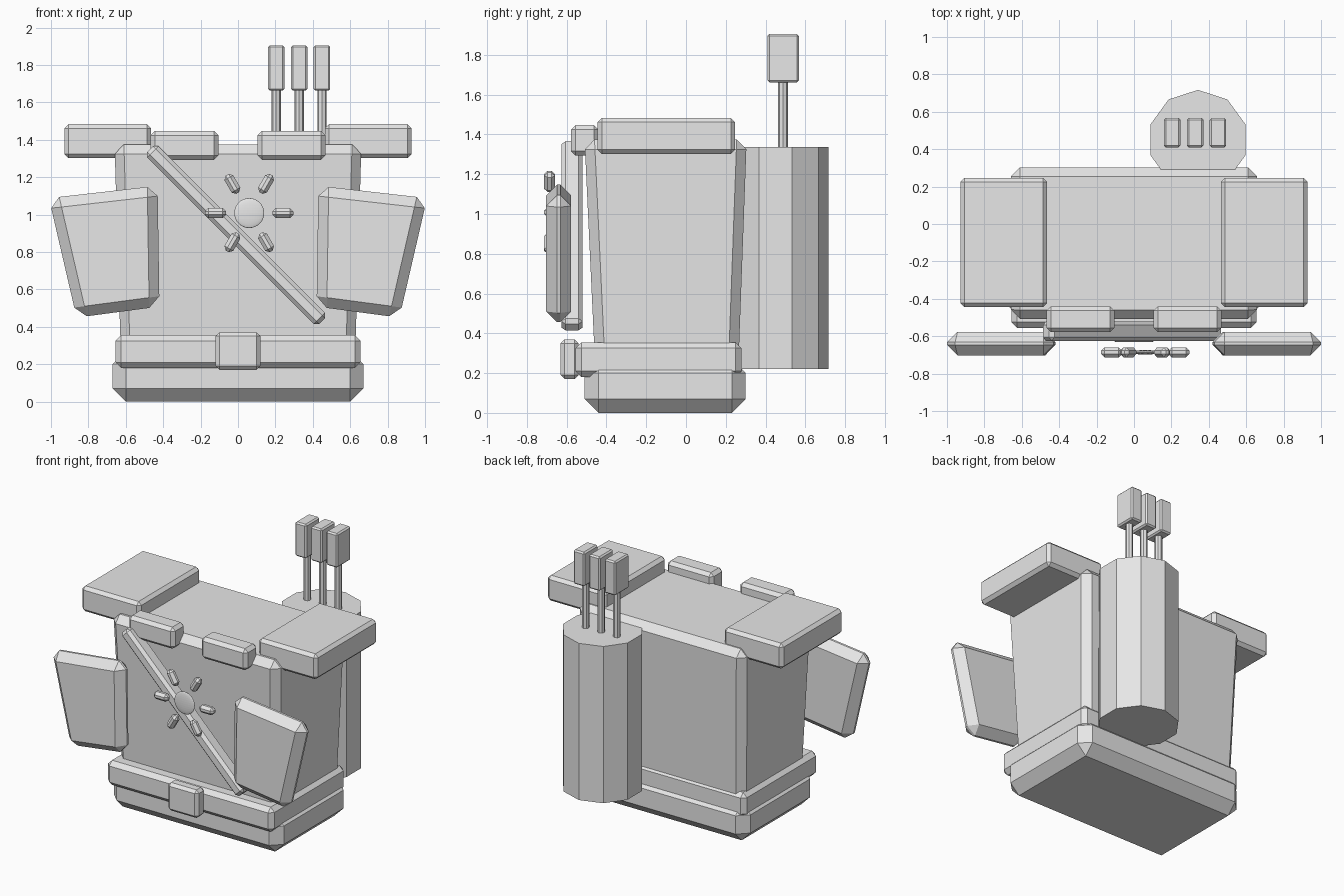
import bpy, bmesh, math
from mathutils import Matrix, Vector

cube = bpy.data.objects.get("Cube")
if cube:
    bpy.data.objects.remove(cube, do_unlink=True)

grey = bpy.data.materials.new("plain grey")
grey.use_nodes = True
grey.diffuse_color = (0.8, 0.8, 0.8, 1)
grey.node_tree.nodes["Principled BSDF"].inputs["Base Color"].default_value = (0.8, 0.8, 0.8, 1)


def finish(name, bm, bevel=0):
    """Turn a bmesh into a named object with an optional chamfer."""
    bmesh.ops.recalc_face_normals(bm, faces=bm.faces)
    mesh = bpy.data.meshes.new(name)
    bm.to_mesh(mesh)
    bm.free()
    mesh.materials.append(grey)
    obj = bpy.data.objects.new(name, mesh)
    bpy.context.collection.objects.link(obj)
    if bevel:
        mod = obj.modifiers.new("chamfer", 'BEVEL')
        mod.width = bevel
        mod.segments = 1
        mod.limit_method = 'NONE'
    return obj


def box(name, x, y, z, bevel):
    """Chamfered box from its ranges on each axis."""
    bm = bmesh.new()
    bmesh.ops.create_cube(bm, size=1)
    for v in bm.verts:
        v.co = Vector(r[0] if c < 0 else r[1] for c, r in zip(v.co, (x, y, z)))
    return finish(name, bm, bevel)


def turned_box(name, centre, size, angle, bevel):
    """Chamfered box spun about the front-to-back axis."""
    bm = bmesh.new()
    bmesh.ops.create_cube(bm, size=1)
    bm.transform(Matrix.Translation(centre) @ Matrix.Rotation(angle, 4, 'Y') @ Matrix.Diagonal((*size, 1)))
    return finish(name, bm, bevel)


def cylinder(name, x, y, z, radius, sides, turn=0):
    bm = bmesh.new()
    bmesh.ops.create_cone(bm, cap_ends=True, segments=sides, radius1=radius, radius2=radius, depth=z[1] - z[0])
    bm.transform(Matrix.Translation((x, y, sum(z) / 2)) @ Matrix.Rotation(turn, 4, 'Z'))
    return finish(name, bm)


# Torso, slightly wider at the top
bm = bmesh.new()
bmesh.ops.create_cube(bm, size=2)
for v in bm.verts:
    top = v.co.z > 0
    back = v.co.y > 0
    v.co.x *= 0.66 if top else 0.625
    v.co.y = (0.305 if back else -0.51) if top else (0.262 if back else -0.455)
    v.co.z = 1.375 if top else 0.2
finish("torso", bm, 0.05)

# Hips, belt and buckle
box("hips", (-0.67, 0.67), (-0.51, 0.3), (0, 0.27), 0.07)
box("belt", (-0.655, 0.655), (-0.555, 0.28), (0.18, 0.355), 0.03)
box("buckle", (-0.12, 0.12), (-0.63, -0.54), (0.17, 0.37), 0.02)

# Paired shoulder pads, collar blocks and chest panels
outline = [(1.011, 1.088), (0.43, 1.154), (0.42, 0.508), (0.863, 0.449)]
for side, s in (("left", 1), ("right", -1)):
    box(side + "_shoulder_pad", sorted((s * 0.465, s * 0.928)), (-0.445, 0.247), (1.302, 1.483), 0.022)
    box(side + "_collar_block", sorted((s * 0.105, s * 0.467)), (-0.578, -0.44), (1.293, 1.447), 0.023)
    bm = bmesh.new()
    face = bm.faces.new([bm.verts.new((s * x, -0.703, z)) for x, z in outline])
    ext = bmesh.ops.extrude_face_region(bm, geom=[face], use_keep_orig=True)
    for v in ext["geom"]:
        if isinstance(v, bmesh.types.BMVert):
            v.co.y = -0.577
    finish(side + "_chest_panel", bm, 0.055)

# Diagonal strap
turned_box("strap", (-0.01, -0.573, 0.89), (1.3, 0.105, 0.085), math.radians(45), 0.02)

# Sun emblem: flattened disc and six rays
ex, ey, ez = 0.06, -0.686, 1.008
bm = bmesh.new()
bmesh.ops.create_uvsphere(bm, u_segments=32, v_segments=16, radius=0.08)
bm.transform(Matrix.Translation((ex, ey, ez)) @ Matrix.Diagonal((1, 0.15, 1, 1)))
finish("emblem_disc", bm)
for i in range(6):
    a = i * math.pi / 3
    turned_box(f"emblem_ray_{i + 1}", (ex + 0.18 * math.cos(a), ey, ez + 0.18 * math.sin(a)),
               (0.112, 0.054, 0.054), -a, 0.018)

# Quiver with three arrows
cylinder("quiver", 0.342, 0.45, (0.22, 1.336), 0.267, 10, math.pi / 10 * 0)
for i, x in enumerate((0.204, 0.327, 0.449)):
    cylinder(f"arrow_shaft_{i + 1}", x, 0.488, (1.2, 1.7), 0.025, 8)
    box(f"arrow_fletching_{i + 1}", (x - 0.044, x + 0.044), (0.41, 0.567), (1.662, 1.905), 0.01)
